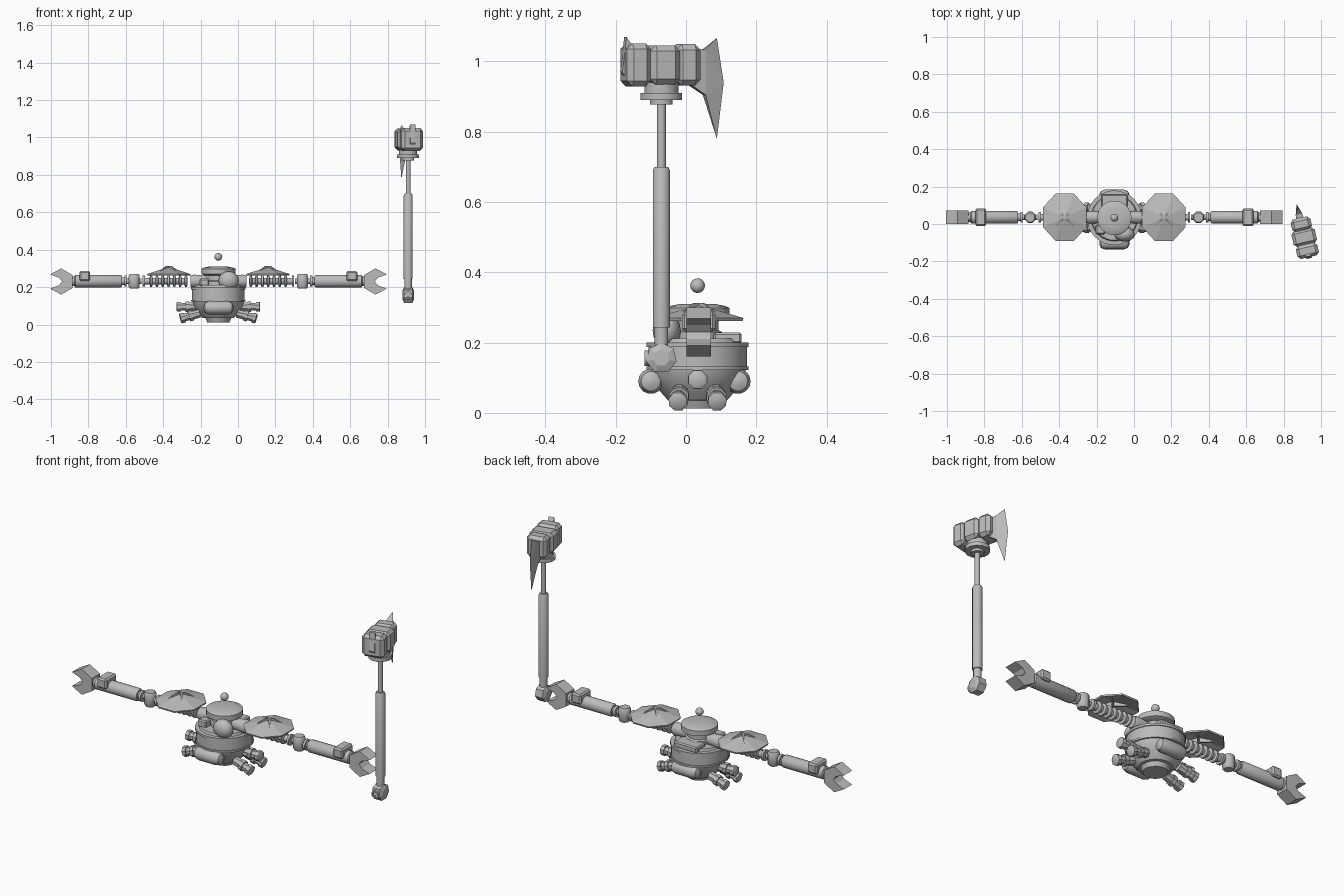
import bpy, bmesh, math
from mathutils import Vector, Matrix

cube = bpy.data.objects.get("Cube")
if cube:
    bpy.data.objects.remove(cube, do_unlink=True)

grey = bpy.data.materials.new("plain grey")
grey.use_nodes = True
grey.diffuse_color = (0.5, 0.5, 0.5, 1)
grey.node_tree.nodes["Principled BSDF"].inputs["Base Color"].default_value = (0.5, 0.5, 0.5, 1)

CX, CY = -0.105, 0.033      # centre of the robot
POLE = Vector((0.91, -0.07, 0))
SIDES = (("left", 1), ("right", -1))


def finish(name, bm, matrix=Matrix(), smooth=True):
    bmesh.ops.transform(bm, matrix=matrix, verts=bm.verts)
    bmesh.ops.recalc_face_normals(bm, faces=bm.faces)
    mesh = bpy.data.meshes.new(name)
    bm.to_mesh(mesh)
    bm.free()
    obj = bpy.data.objects.new(name, mesh)
    bpy.context.collection.objects.link(obj)
    mesh.materials.append(grey)
    if smooth:
        bpy.ops.object.select_all(action='DESELECT')
        obj.select_set(True)
        bpy.context.view_layer.objects.active = obj
        bpy.ops.object.shade_smooth_by_angle(angle=math.radians(40))
    return obj


def lathe(name, profile, loc, axis=(0, 0, 1), segs=16, scale=(1, 1, 1), smooth=True):
    """Closed solid of revolution; profile is (distance along axis, radius)."""
    bm = bmesh.new()
    rings = [[bm.verts.new((r * math.cos(math.tau * (i + 0.5) / segs),
                            r * math.sin(math.tau * (i + 0.5) / segs), h))
              for i in range(segs)] for h, r in profile]
    for a, b in zip(rings, rings[1:]):
        for i in range(segs):
            j = (i + 1) % segs
            bm.faces.new((a[i], a[j], b[j], b[i]))
    bm.faces.new(rings[0])
    bm.faces.new(rings[-1])
    turn = Vector((0, 0, 1)).rotation_difference(Vector(axis)).to_matrix().to_4x4()
    return finish(name, bm, Matrix.Translation(loc) @ turn @ Matrix.Diagonal((*scale, 1)), smooth)


def ball(name, loc, radii, segs=12, rings=8, matrix=Matrix()):
    bm = bmesh.new()
    bmesh.ops.create_uvsphere(bm, u_segments=segs, v_segments=rings, radius=1)
    return finish(name, bm, Matrix.Translation(loc) @ matrix @ Matrix.Diagonal((*radii, 1)))


def box(name, loc, size, turn=Matrix(), bevel=0.0):
    bm = bmesh.new()
    bmesh.ops.create_cube(bm, size=1)
    bmesh.ops.scale(bm, vec=size, verts=bm.verts)
    if bevel:
        bmesh.ops.bevel(bm, geom=bm.edges[:], offset=bevel, segments=1, affect='EDGES')
    return finish(name, bm, Matrix.Translation(loc) @ turn, False)


def plate(name, outline, thick, matrix):
    """Outline in the local XZ plane, extruded along local Y."""
    bm = bmesh.new()
    face = bm.faces.new([bm.verts.new((x, -thick / 2, z)) for x, z in outline])
    new = bmesh.ops.extrude_face_region(bm, geom=[face])["geom"]
    bmesh.ops.translate(bm, vec=(0, thick, 0),
                        verts=[v for v in new if isinstance(v, bmesh.types.BMVert)])
    return finish(name, bm, matrix, False)


# Body: plug, bowl, banded drum and upper deck
lathe("body", [(0.012, 0.06), (0.035, 0.07), (0.036, 0.085), (0.07, 0.115), (0.1, 0.132),
               (0.122, 0.138), (0.122, 0.146), (0.132, 0.146), (0.132, 0.141), (0.188, 0.141),
               (0.188, 0.146), (0.2, 0.146), (0.2, 0.125), (0.212, 0.12)], (CX, CY, 0), segs=28)
lathe("neck", [(0.2, 0.07), (0.23, 0.07), (0.235, 0.06), (0.27, 0.06)], (CX, CY, 0), segs=20)
lathe("head_cap", [(0.262, 0.075), (0.27, 0.092), (0.298, 0.092), (0.304, 0.08), (0.31, 0.05)],
      (CX, CY, 0), segs=24)
ball("antenna_ball", (CX, CY, 0.362), (0.021,) * 3)
ball("front_lens", (-0.05, -0.055, 0.235), (0.055, 0.04, 0.05))
box("deck_box", (-0.18, -0.03, 0.225), (0.05, 0.05, 0.04), bevel=0.006)
box("rear_deck", (CX, CY + 0.085, 0.213), (0.14, 0.08, 0.032), bevel=0.006)

# Capsules lying across the front and back of the bowl
for name, y in (("front_tank", -0.1), ("rear_tank", 0.148)):
    lathe(name, [(-0.08, 0.012), (-0.072, 0.028), (-0.05, 0.036), (0.05, 0.036), (0.072, 0.028),
                 (0.08, 0.012)], (CX, y, 0.09), axis=(1, 0, 0), segs=14)

# Thrusters: one level and two drooping on each side
nozzle = [(0, 0.024), (0.04, 0.024), (0.04, 0.03), (0.06, 0.03), (0.06, 0.022),
          (0.085, 0.022), (0.085, 0.028), (0.105, 0.028), (0.108, 0.024)]
for side, s in SIDES:
    lathe(side + "_thruster", nozzle, (CX + s * 0.115, CY, 0.095), (s, 0, 0), 8)
    for end, t in (("front", -1), ("rear", 1)):
        lathe(f"{side}_{end}_thruster", nozzle, (CX + s * 0.1, CY + t * 0.05, 0.06),
              (s, t * 0.06, -0.28), 8)

# Arms, wrench hands and shoulder shields
claw = [(0.57 + 0.21, 0.265), (0.84, 0.3), (0.9, 0.268), (0.852, 0.25), (0.836, 0.23),
        (0.852, 0.21), (0.9, 0.192), (0.84, 0.16), (0.78, 0.195)]
coils = []
for k in range(7):
    h = 0.165 + k * 0.031
    coils += [(h, 0.018), (h + 0.004, 0.032), (h + 0.013, 0.032), (h + 0.017, 0.018)]
for side, s in SIDES:
    base, out = (CX, CY + 0.003, 0.232), (s, 0, 0)
    lathe(side + "_shoulder", [(0.06, 0.03), (0.13, 0.036), (0.15, 0.03)], base, out, 12)
    lathe(side + "_upper_arm", coils + [(0.4, 0.018)], base, out, 14)
    lathe(side + "_elbow_ring", [(0.393, 0.03), (0.405, 0.03)], base, out, 12)
    lathe(side + "_elbow", [(-0.04, 0.024), (-0.03, 0.032), (0.028, 0.032), (0.037, 0.026)],
          (CX + s * 0.45, base[1], 0.232), segs=8)
    lathe(side + "_wrist_ring", [(0.41, 0.015), (0.49, 0.015), (0.49, 0.03), (0.503, 0.03),
                                 (0.503, 0.02), (0.52, 0.02)], base, out, 12)
    lathe(side + "_forearm", [(0.515, 0.029), (0.522, 0.034), (0.765, 0.034), (0.77, 0.026),
                              (0.8, 0.026)], base, out, 14)
    box(side + "_clamp", (CX + s * 0.714, base[1], 0.259), (0.058, 0.096, 0.055), bevel=0.008)
    plate(side + "_wrench_hand", claw, 0.07,
          Matrix.Translation((CX, base[1], 0)) @ Matrix.Diagonal((s, 1, 1, 1)))
    # Shallow eight-sided shield with crossed ribs
    sx = CX + s * 0.265
    lathe(side + "_shield", [(0.298, 0.002), (0.262, 0.128), (0.27, 0.13), (0.307, 0.002)],
          (sx, base[1], 0), segs=8, smooth=False, scale=(0.97, 1.06, 1))
    for n in (45, 135):
        plate(f"{side}_shield_rib_{n}", [(-0.095, 0.272), (0.095, 0.272), (0.02, 0.312),
                                        (-0.02, 0.312)], 0.009,
              Matrix.Translation((sx, base[1], 0)) @ Matrix.Rotation(math.radians(n), 4, 'Z'))

# Axe shaft, collar and faceted pommel
lathe("axe_shaft", [(0.185, 0.02), (0.243, 0.02), (0.243, 0.025), (0.69, 0.025), (0.7, 0.02),
                    (0.7, 0.013), (0.877, 0.013), (0.877, 0.033), (0.89, 0.033), (0.89, 0.061),
                    (0.91, 0.061), (0.91, 0.05), (0.94, 0.05)], POLE, segs=12)
lathe("axe_pommel", [(-0.031, 0.024), (-0.022, 0.044), (0.022, 0.044), (0.031, 0.024)],
      POLE + Vector((0, 0, 0.156)), (1, 0, 0), 7, smooth=False)
lathe("pommel_boss", [(0.03, 0.022), (0.048, 0.022), (0.048, 0.014), (0.04, 0.014)],
      POLE + Vector((0, 0, 0.156)), (0, -1, 0), 10)

# Axe head: three bevelled blocks, turned about the shaft
turn = Matrix.Translation(POLE) @ Matrix.Rotation(math.radians(13), 4, 'Z')
for name, y, size in (("hammer_block", -0.075, (0.118, 0.07, 0.122)),
                      ("middle_block", 0.0, (0.128, 0.086, 0.112)),
                      ("front_block", 0.07, (0.108, 0.07, 0.118))):
    box("axe_" + name, turn @ Vector((0, y, 0.99)), size,
        Matrix.Rotation(math.radians(13), 4, 'Z'), 0.016)

# Blade: thick at the socket, thin at the flaring edge
bm = bmesh.new()
sections = [(0.08, 0.935, 1.03, 0.022), (0.125, 0.905, 1.035, 0.018)]
rows = [[bm.verts.new((x, y, z)) for x, z in ((-t, lo), (t, lo), (t, hi), (-t, hi))]
        for y, lo, hi, t in sections]
tip = [bm.verts.new((0, y, z)) for y, z in ((0.162, 0.78), (0.182, 0.94), (0.162, 1.067))]
a, b = rows
for i in range(4):
    bm.faces.new((a[i], a[(i + 1) % 4], b[(i + 1) % 4], b[i]))
bm.faces.new(a)
for lo, hi in ((b[0], b[3]), (b[1], b[2])):
    bm.faces.new((lo, tip[0], tip[1]))
    bm.faces.new((lo, tip[1], hi))
    bm.faces.new((hi, tip[1], tip[2]))
bm.faces.new((b[0], b[1], tip[0]))
bm.faces.new((b[2], b[3], tip[2]))
finish("axe_blade", bm, turn, False)

# Small pointed fin on the back of the head
plate("axe_back_fin", [(-0.095, 0.935), (-0.117, 0.97), (-0.105, 1.07), (-0.085, 1.04)], 0.03,
      turn @ Matrix.Rotation(math.radians(90), 4, 'Z'))
